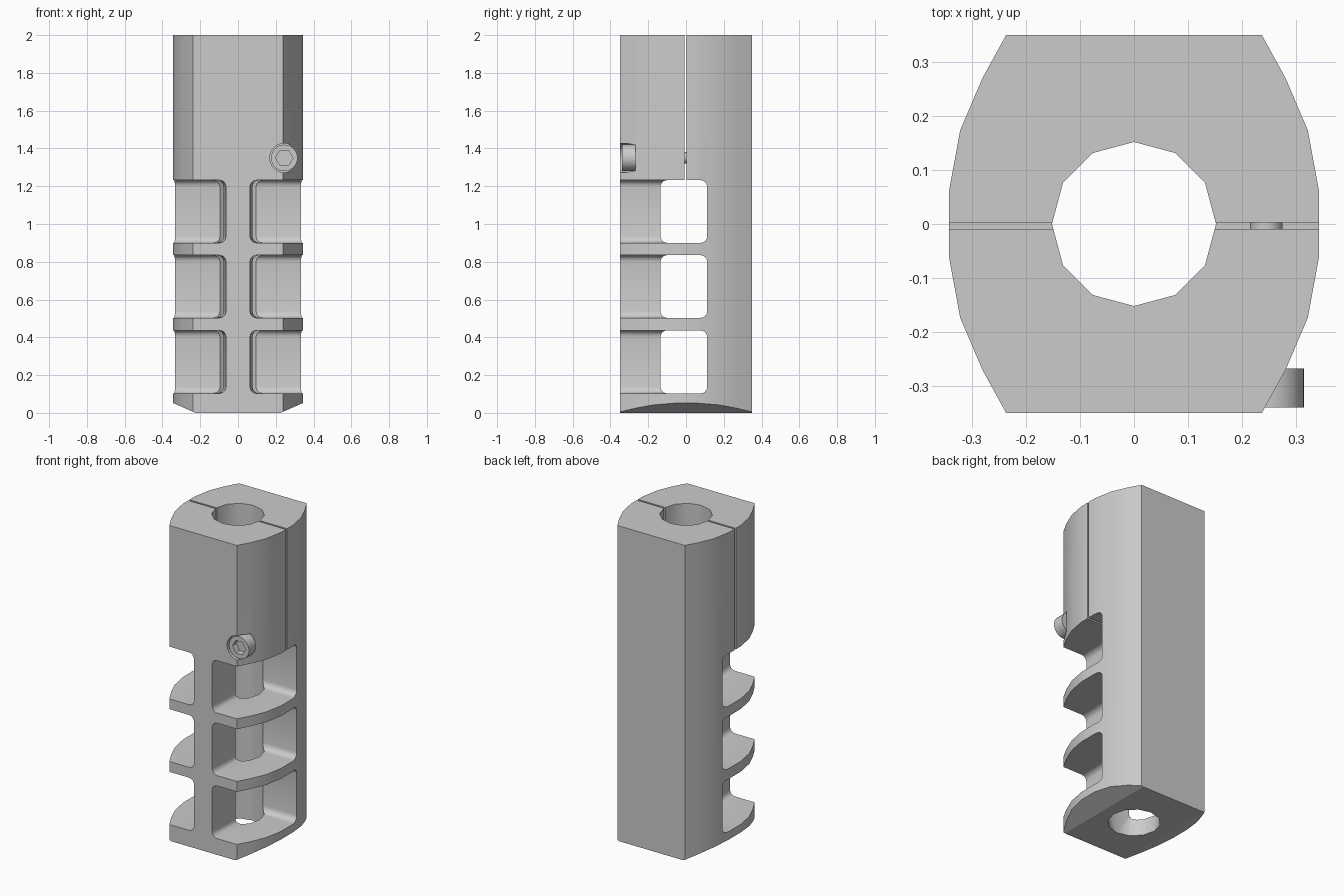
import bpy, bmesh, math

if "Cube" in bpy.data.objects:
    bpy.data.objects.remove(bpy.data.objects["Cube"])


def prism(name, pts, lo, hi, axis):
    """Extrude a 2D outline along an axis: x uses (y,z), y uses (x,z), z uses (x,y)."""
    def place(p, d):
        return {'x': (d, p[0], p[1]), 'y': (p[0], d, p[1]), 'z': (p[0], p[1], d)}[axis]
    bm = bmesh.new()
    a = [bm.verts.new(place(p, lo)) for p in pts]
    b = [bm.verts.new(place(p, hi)) for p in pts]
    n = len(pts)
    bm.faces.new(a)
    bm.faces.new(b)
    for i in range(n):
        j = (i + 1) % n
        bm.faces.new((a[i], a[j], b[j], b[i]))
    bmesh.ops.recalc_face_normals(bm, faces=bm.faces)
    me = bpy.data.meshes.new(name)
    bm.to_mesh(me)
    bm.free()
    ob = bpy.data.objects.new(name, me)
    bpy.context.collection.objects.link(ob)
    return ob


def ngon(cx, cy, r, n, start=0.0):
    return [(cx + r * math.cos(start + math.tau * i / n),
             cy + r * math.sin(start + math.tau * i / n)) for i in range(n)]


def rect(x0, x1, y0, y1, r=0.0):
    """Rectangle outline with optional rounded corners."""
    if r == 0:
        return [(x0, y0), (x1, y0), (x1, y1), (x0, y1)]
    out = []
    for k, (cx, cy) in enumerate(((x1 - r, y1 - r), (x0 + r, y1 - r),
                                  (x0 + r, y0 + r), (x1 - r, y0 + r))):
        for i in range(5):
            t = math.pi / 2 * (k + i / 4)
            out.append((cx + r * math.cos(t), cy + r * math.sin(t)))
    return out


def cut(ob, cutter):
    mod = ob.modifiers.new("cut", 'BOOLEAN')
    mod.operation = 'DIFFERENCE'
    mod.solver = 'EXACT'
    mod.object = cutter
    bpy.context.view_layer.objects.active = ob
    bpy.ops.object.modifier_apply(modifier=mod.name)
    bpy.data.objects.remove(cutter, do_unlink=True)


def shade(ob, angle=35):
    """Smooth shading, sharp above the angle and around the bottom chamfers."""
    bm = bmesh.new()
    bm.from_mesh(ob.data)
    bm.normal_update()
    for f in bm.faces:
        f.smooth = True
    for e in bm.edges:
        low = (all(v.co.z < 0.06 for v in e.verts)
               and all(f.normal.z < -0.8 for f in e.link_faces))
        e.smooth = (len(e.link_faces) == 2 and not low
                    and e.calc_face_angle(0) < math.radians(angle))
    bm.to_mesh(ob.data)
    bm.free()


# Body: flat front and back, bowed sides
quarter = [(0.343, 0.06), (0.322, 0.174), (0.281, 0.27), (0.237, 0.35)]
right = [(x, -y) for x, y in reversed(quarter)] + quarter
body = prism("brake_body", right + [(-x, -y) for x, y in right], 0, 2, 'z')

# Sloped chamfers under both sides
for s in (1, -1):
    cut(body, prism("chamfer_cutter", [(s * 0.225, 0), (s * 0.443, 0.0955),
                                       (s * 0.443, -0.1), (s * 0.225, -0.1)],
                    -0.5, 0.5, 'y'))

# Three side ports, leaving a tapered rib down the front
for z0, z1 in ((0.103, 0.437), (0.503, 0.835), (0.90, 1.232)):
    cut(body, prism("port_cutter", rect(-0.135, 0.112, z0, z1, 0.035), -0.5, 0.5, 'x'))
    for s in (1, -1):
        side = prism("side_port_cutter", rect(0.063, 0.6, z0, z1, 0.035), -0.36, -0.03, 'y')
        for v in side.data.vertices:
            if v.co.y > -0.1 and v.co.x < 0.2:
                v.co.x += 0.02
            v.co.x *= s
        if s < 0:
            side.data.flip_normals()
        cut(body, side)

# Bore and clamp slit
cut(body, prism("bore_cutter", ngon(0, 0, 0.152, 12), -0.2, 2.2, 'z'))
cut(body, prism("slit_cutter", rect(-0.5, 0.5, -0.009, 0.003), 1.2, 2.2, 'z'))

# Counterbore for the clamp screw
SX, SZ = 0.245, 1.35
cut(body, prism("counterbore_cutter", ngon(SX, SZ, 0.077, 32), -0.5, -0.268, 'y'))
shade(body)

# Clamp screw with hex socket
head = prism("clamp_screw_head", ngon(SX, SZ, 0.07, 32), -0.34, -0.268, 'y')
cut(head, prism("socket_cutter", ngon(SX, SZ, 0.046, 6), -0.4, -0.30, 'y'))
shade(head)
shaft = prism("clamp_screw_shaft", ngon(SX, SZ, 0.03, 16), -0.28, 0.1, 'y')
shade(shaft)
